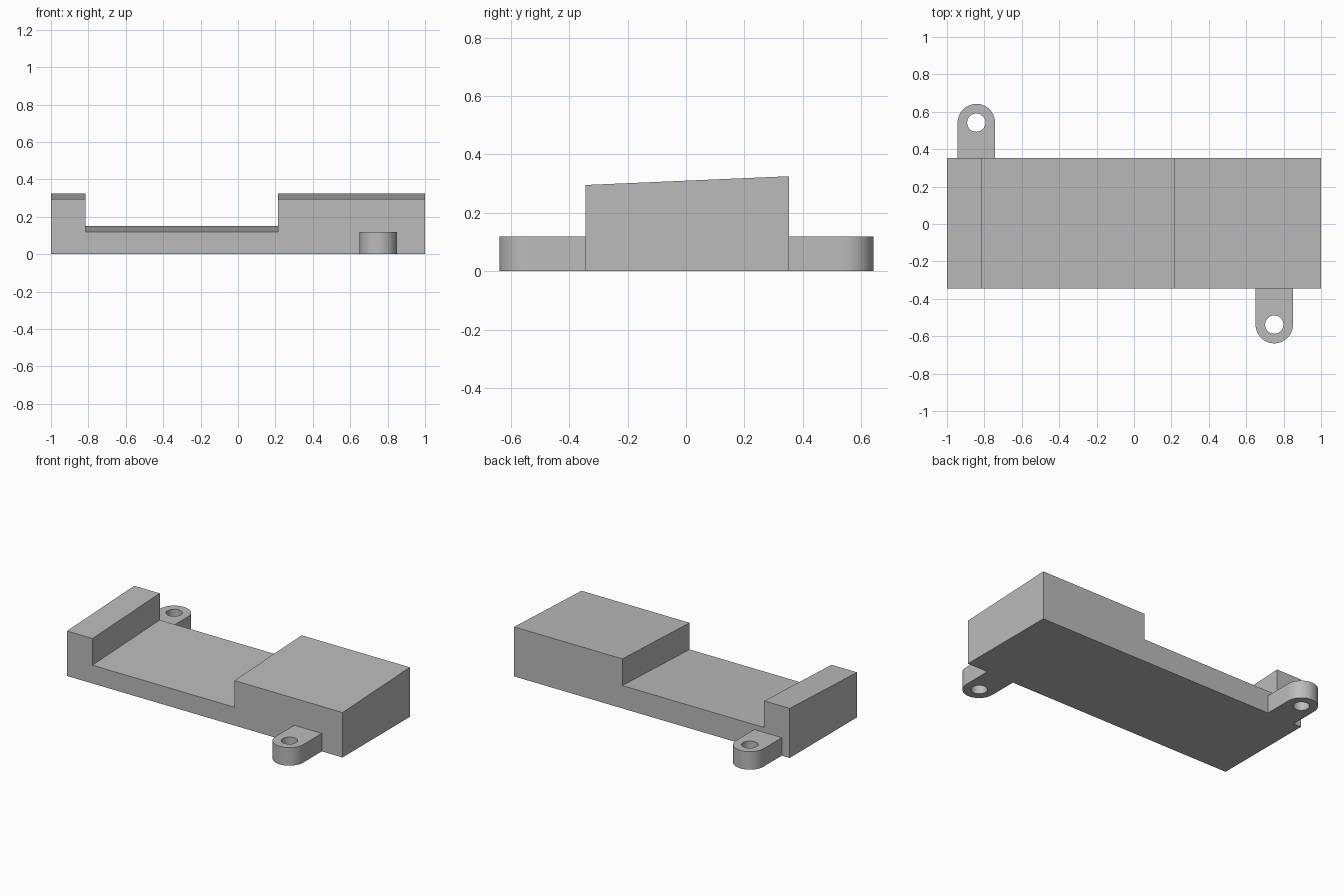
import bpy, bmesh
from math import cos, sin, pi, radians
from mathutils import Vector

if "Cube" in bpy.data.objects:
    bpy.data.objects.remove(bpy.data.objects["Cube"])

grey = bpy.data.materials.new("plain grey")
grey.use_nodes = True
colour = (0.5, 0.5, 0.5, 1)
grey.diffuse_color = colour
grey.node_tree.nodes["Principled BSDF"].inputs["Base Color"].default_value = colour

FRONT, BACK = -0.345, 0.353
SLOPE_RISE = 0.03
TAB_HEIGHT = 0.118


def prism(name, outline, offset):
    """Extrude a closed planar outline along an offset."""
    bm = bmesh.new()
    face = bm.faces.new([bm.verts.new(p) for p in outline])
    ext = bmesh.ops.extrude_face_region(bm, geom=[face])
    moved = [v for v in ext["geom"] if isinstance(v, bmesh.types.BMVert)]
    bmesh.ops.translate(bm, verts=moved, vec=Vector(offset))
    bmesh.ops.recalc_face_normals(bm, faces=bm.faces)
    mesh = bpy.data.meshes.new(name)
    bm.to_mesh(mesh)
    bm.free()
    mesh.materials.append(grey)
    obj = bpy.data.objects.new(name, mesh)
    bpy.context.collection.objects.link(obj)
    return obj


# Body: stepped side profile, its upper surfaces rising toward the back
profile = [(-1, 0), (1, 0), (1, 0.295), (0.215, 0.295),
           (0.215, 0.12), (-0.815, 0.12), (-0.815, 0.295), (-1, 0.295)]
body = prism("body", [(x, FRONT, z) for x, z in profile], (0, BACK - FRONT, 0))
for v in body.data.vertices:
    if v.co.y > 0 and v.co.z > 0.01:
        v.co.z += SLOPE_RISE


def mounting_tab(name, x, y, wall, side, radius=0.1, hole=0.049, steps=32):
    """Round-ended tab with a screw hole; side is +1 at the back, -1 in front."""
    arc = [(x + radius * cos(pi * i / steps),
            y + side * radius * sin(pi * i / steps), 0) for i in range(steps + 1)]
    tab = prism(name, arc + [(x - radius, wall, 0), (x + radius, wall, 0)],
                (0, 0, TAB_HEIGHT))
    circle = [(x + hole * cos(2 * pi * i / steps),
               y + hole * sin(2 * pi * i / steps), -0.1) for i in range(steps)]
    cutter = prism("hole_cutter", circle, (0, 0, 0.4))
    cutter.hide_render = True
    mod = tab.modifiers.new("screw hole", "BOOLEAN")
    mod.operation, mod.solver, mod.object = "DIFFERENCE", "EXACT", cutter
    bpy.ops.object.select_all(action="DESELECT")
    tab.select_set(True)
    bpy.context.view_layer.objects.active = tab
    bpy.ops.object.modifier_apply(modifier=mod.name)
    bpy.data.objects.remove(cutter)
    bpy.ops.object.shade_smooth_by_angle(angle=radians(30))


# Mounting tabs at opposite corners
mounting_tab("front_tab", 0.75, -0.538, FRONT, -1)
mounting_tab("back_tab", -0.843, 0.542, BACK, 1)
